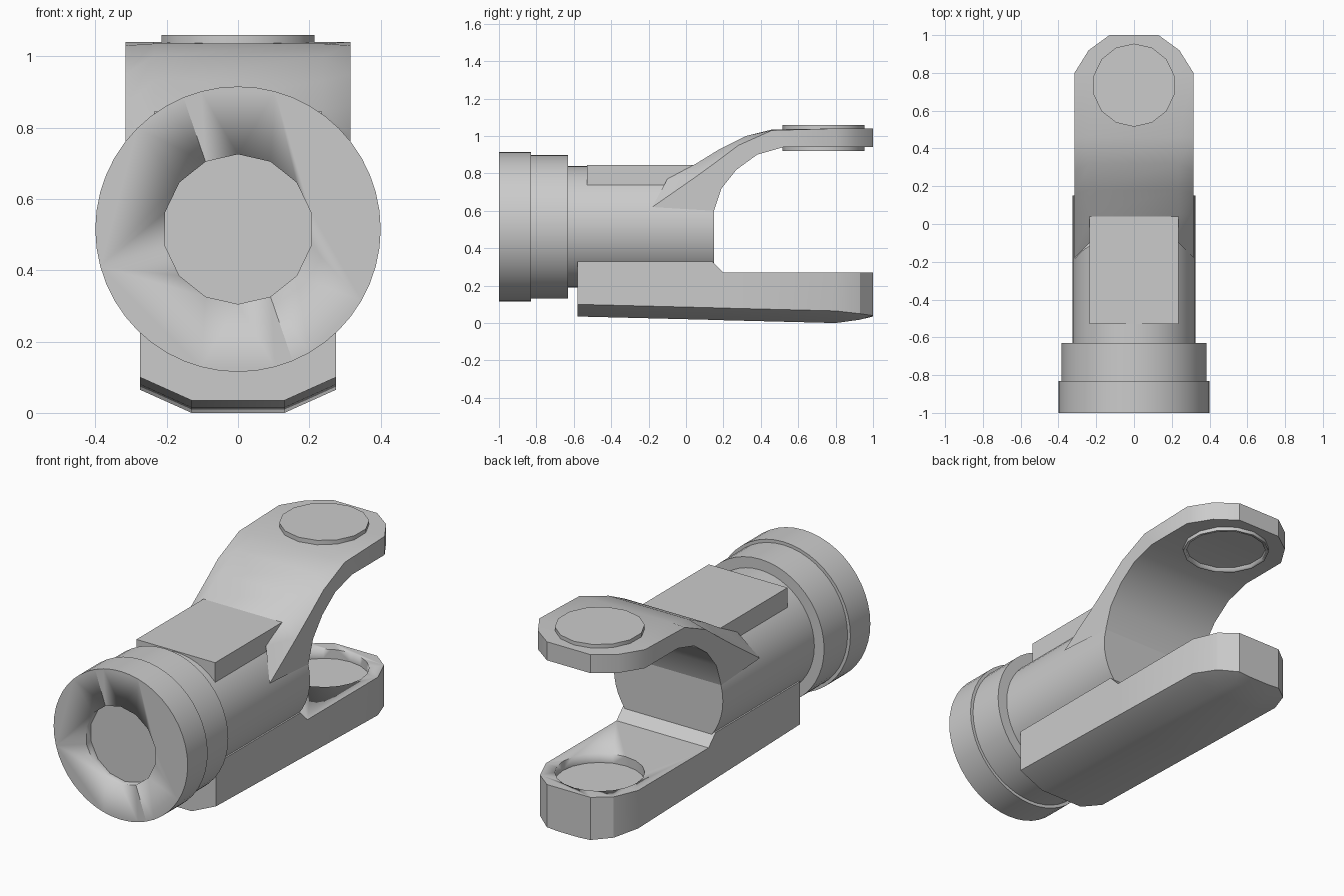
import bpy, bmesh, math
from mathutils import Matrix, Vector

cube = bpy.data.objects.get("Cube")
if cube:
    bpy.data.objects.remove(cube, do_unlink=True)

metal = bpy.data.materials.new("plain_grey")
metal.use_nodes = True
GREY = (0.6, 0.6, 0.6, 1)
metal.diffuse_color = GREY
metal.node_tree.nodes["Principled BSDF"].inputs["Base Color"].default_value = GREY

AXIS = 0.515     # height of the barrel axis
PIN_Y = 0.735    # position of the pivot pin


def finish(name, bm, angle=30):
    bmesh.ops.recalc_face_normals(bm, faces=bm.faces)
    mesh = bpy.data.meshes.new(name)
    bm.to_mesh(mesh)
    bm.free()
    mesh.materials.append(metal)
    ob = bpy.data.objects.new(name, mesh)
    bpy.context.collection.objects.link(ob)
    bpy.ops.object.select_all(action="DESELECT")
    ob.select_set(True)
    bpy.context.view_layer.objects.active = ob
    bpy.ops.object.shade_smooth_by_angle(angle=math.radians(angle))
    return ob


def loft(name, sections, angle=30):
    """Skin a row of equal closed sections and cap both ends."""
    bm = bmesh.new()
    rings = [[bm.verts.new(p) for p in s] for s in sections]
    n = len(rings[0])
    for a, b in zip(rings, rings[1:]):
        for i in range(n):
            j = (i + 1) % n
            bm.faces.new((a[i], a[j], b[j], b[i]))
    bm.faces.new(rings[0])
    bm.faces.new(rings[-1])
    return finish(name, bm, angle)


def lathe(name, profile, segments=48):
    """Turn (radius, y) pairs around the barrel axis."""
    turn = [2 * math.pi * i / segments for i in range(segments)]
    return loft(name, [[(r * math.cos(t), y, AXIS + r * math.sin(t)) for t in turn]
                       for r, y in profile])


def disc(name, radius, centre, depth, along_y=False, segments=14):
    bm = bmesh.new()
    turn = Matrix.Rotation(math.pi / 2, 4, "X") if along_y else Matrix()
    bmesh.ops.create_cone(bm, cap_ends=True, segments=segments, radius1=radius,
                          radius2=radius, depth=depth,
                          matrix=Matrix.Translation(Vector(centre)) @ turn)
    return finish(name, bm)


def drill(target, cutter):
    cutter.hide_render = True
    cutter.hide_set(True)
    cutter.display_type = "WIRE"
    mod = target.modifiers.new("recess", "BOOLEAN")
    mod.operation = "DIFFERENCE"
    mod.solver = "EXACT"
    mod.object = cutter
    bpy.context.view_layer.objects.active = target
    bpy.ops.object.modifier_apply(modifier=mod.name)
    bpy.data.objects.remove(cutter, do_unlink=True)


# Stepped barrel with a shallow round socket in the front
barrel = lathe("barrel", [(0.4, -1), (0.4, -0.83), (0.383, -0.83), (0.383, -0.63),
                          (0.325, -0.63), (0.325, 0.15)])
drill(barrel, disc("socket_cutter", 0.21, (0, -1, AXIS), 0.08, along_y=True))

# Flat pad on top of the barrel
bm = bmesh.new()
bmesh.ops.create_cube(bm, size=1, matrix=Matrix.Translation((0, -0.24, 0.78))
                      @ Matrix.Diagonal((0.47, 0.58, 0.13, 1)))
finish("top_pad", bm)

# Upper arm: half width, inner edge, outer edge and raised crown as (y, z)
arm = [(0.315, (0.15, 0.60), (-0.18, 0.62), (-0.10, 0.77)),
       (0.315, (0.19, 0.72), (0.05, 0.78), (0.05, 0.85)),
       (0.315, (0.27, 0.82), (0.16, 0.86), (0.18, 0.93)),
       (0.315, (0.38, 0.90), (0.28, 0.95), (0.32, 1.00)),
       (0.315, (0.52, 0.94), (0.46, 1.03), (0.46, 1.035)),
       (0.315, (0.80, 0.94), (0.80, 1.04), (0.80, 1.04)),
       (0.24, (0.92, 0.94), (0.92, 1.04), (0.92, 1.04)),
       (0.13, (1.00, 0.94), (1.00, 1.04), (1.00, 1.04))]
loft("upper_arm", [[(-w, *inner), (-w, *edge), (-0.75 * w, *crown),
                    (0.75 * w, *crown), (w, *edge), (w, *inner)]
                   for w, inner, edge, crown in arm], 35)

# Pin boss through the upper arm, hollow underneath
boss = disc("pin_boss", 0.22, (0, PIN_Y, 0.99), 0.14)
drill(boss, disc("boss_cutter", 0.205, (0, PIN_Y, 0.92), 0.1))

# Lower arm: y, half width, top, side chamfer height, underside height
base = [(-0.58, 0.275, 0.33, 0.10, 0.035),
        (0.14, 0.275, 0.33, 0.082, 0.017),
        (0.20, 0.275, 0.27, 0.08, 0.015),
        (0.80, 0.275, 0.27, 0.065, 0.0),
        (0.93, 0.22, 0.27, 0.05, 0.018),
        (1.00, 0.13, 0.27, 0.04, 0.035)]
lower = loft("lower_arm", [[(-w, y, top), (-w, y, side), (-0.13 * w / 0.275, y, low),
                            (0.13 * w / 0.275, y, low), (w, y, side), (w, y, top)]
                           for y, w, top, side, low in base], 28)
drill(lower, disc("seat_cutter", 0.22, (0, PIN_Y, 0.27), 0.1, segments=20))
